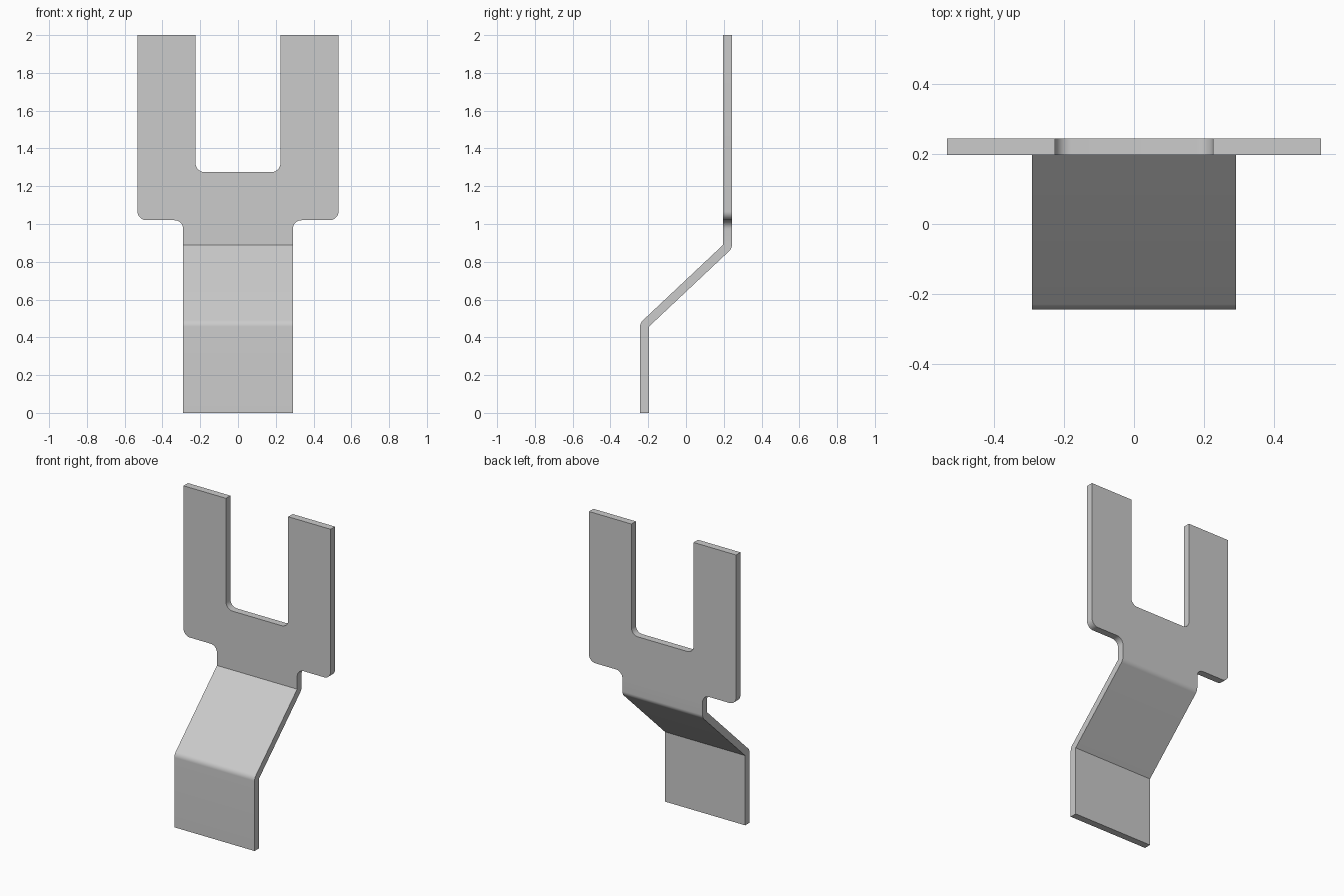
import bpy
import bmesh
from math import atan2, cos, sin, radians, degrees
from mathutils import Vector

cube = bpy.data.objects.get("Cube")
if cube:
    bpy.data.objects.remove(cube, do_unlink=True)

INNER, OUTER = 0.197, 0.243      # sheet faces, measured from the centre plane
THICK = OUTER - INNER
STEM, WIDE, SLOT = 0.29, 0.532, 0.225   # half widths
BEND_TOP, BEND_LOW = 0.89, 0.456        # heights of the sharp inner bends
SHOULDER, SLOT_FLOOR, TOP = 1.02, 1.275, 2.0
R = 0.047


def arc(cx, cy, r, start, end, steps=8):
    angles = [radians(start + (end - start) * i / steps) for i in range(steps + 1)]
    return [(cx + r * cos(a), cy + r * sin(a)) for a in angles]


def extrude_outline(bm, points, vec):
    face = bm.faces.new([bm.verts.new(p) for p in points])
    out = bmesh.ops.extrude_face_region(bm, geom=[face], use_keep_orig=True)
    moved = [g for g in out["geom"] if isinstance(g, bmesh.types.BMVert)]
    bmesh.ops.translate(bm, verts=moved, vec=vec)


bm = bmesh.new()

# Forked upper plate: half outline, mirrored
half = [(STEM, BEND_TOP)]
half += arc(STEM + R, SHOULDER - R, R, 180, 90)
half += arc(WIDE - R, SHOULDER + R, R, 270, 360)
half += [(WIDE, TOP), (SLOT, TOP)]
half += arc(SLOT - R, SLOT_FLOOR + R, R, 0, -90)
outline = half + [(-x, z) for x, z in reversed(half)]
extrude_outline(bm, [(x, INNER, z) for x, z in outline], Vector((0, THICK, 0)))

# Cranked lower strip: side profile with rounded outer bends
turn = degrees(atan2(INNER + INNER + THICK, BEND_TOP - BEND_LOW - 0.02))
profile = [(-OUTER, 0), (-INNER, 0), (-INNER, BEND_LOW)]
profile += arc(INNER, BEND_TOP, THICK, -turn, 0)
profile += [(INNER, BEND_TOP)]
profile += arc(-INNER, BEND_LOW, THICK, 180 - turn, 180)
extrude_outline(bm, [(-STEM, y, z) for y, z in profile], Vector((2 * STEM, 0, 0)))

# Open the joint and weld the two parts into one sheet
joint = [f for f in bm.faces if all(abs(v.co.z - BEND_TOP) < 1e-4 for v in f.verts)]
bmesh.ops.delete(bm, geom=joint, context="FACES")
bmesh.ops.remove_doubles(bm, verts=bm.verts[:], dist=1e-4)
bmesh.ops.recalc_face_normals(bm, faces=bm.faces[:])

mesh = bpy.data.meshes.new("forked_bracket")
bm.to_mesh(mesh)
bm.free()
bracket = bpy.data.objects.new("forked_bracket", mesh)
bpy.context.collection.objects.link(bracket)

# Plain grey metal
grey = bpy.data.materials.new("light_grey")
grey.use_nodes = True
colour = (0.6, 0.6, 0.6, 1)
grey.diffuse_color = colour
grey.node_tree.nodes["Principled BSDF"].inputs["Base Color"].default_value = colour
mesh.materials.append(grey)

# Smooth bends and fillets, crisp sheet edges
bpy.ops.object.select_all(action="DESELECT")
bracket.select_set(True)
bpy.context.view_layer.objects.active = bracket
bpy.ops.object.shade_smooth_by_angle(angle=radians(30))
